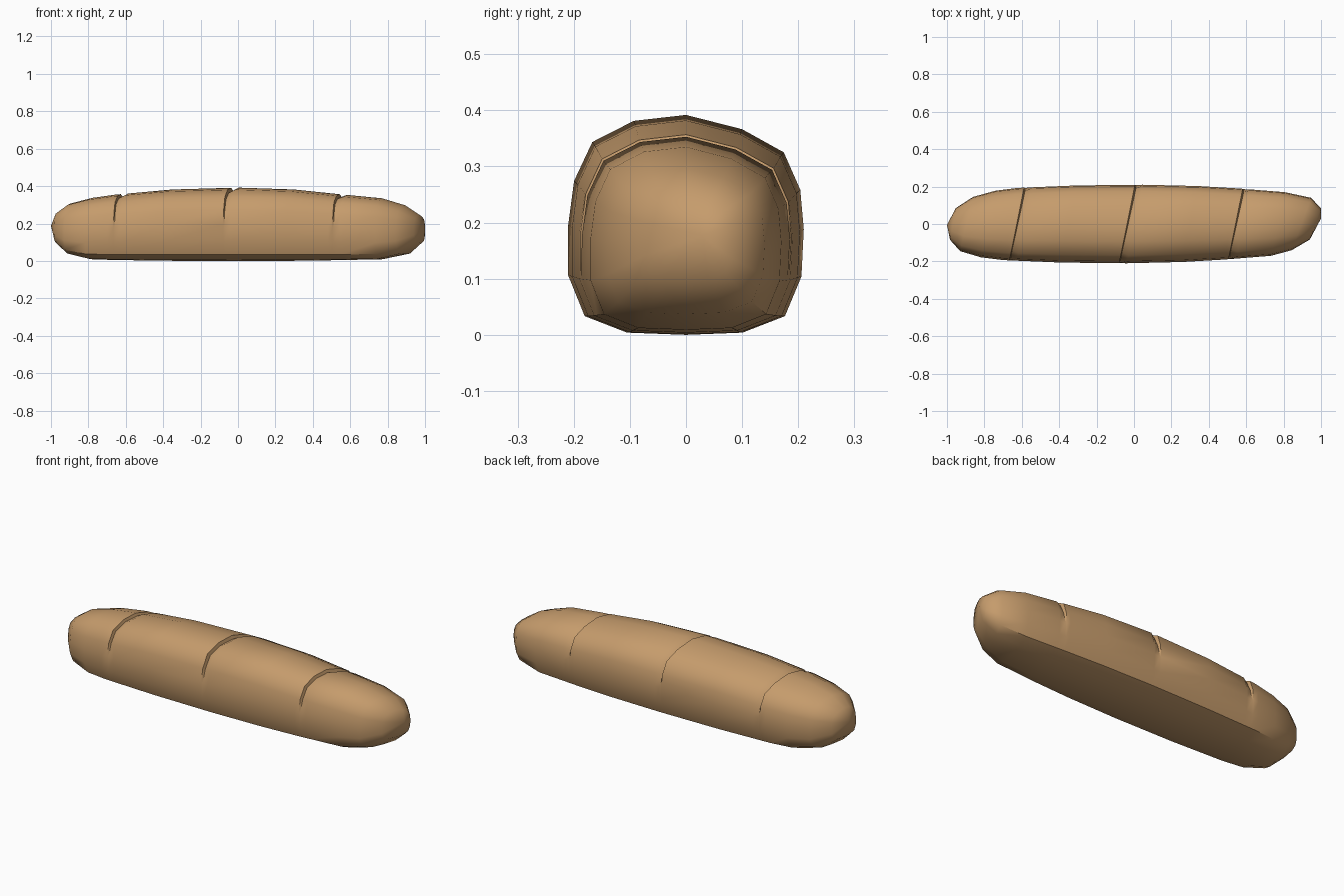
import bpy, bmesh

if "Cube" in bpy.data.objects:
    bpy.data.objects.remove(bpy.data.objects["Cube"])

crust = bpy.data.materials.new("golden crust")
crust.diffuse_color = (0.56, 0.33, 0.15, 1)
crust.use_nodes = True
crust.node_tree.nodes["Principled BSDF"].inputs["Base Color"].default_value = crust.diffuse_color

# Cross-section of the loaf: (side, height), side -1..1, height 0..1
SECTION = [(0, 1), (.476, .935), (.83, .83), (.97, .66), (1, .48), (.98, .265),
           (.84, .085), (.48, .01), (0, 0), (-.5, .01), (-.86, .085), (-1, .27),
           (-1, .5), (-.95, .70), (-.795, .877), (-.443, .973)]

# Stations along the loaf: x, half width, bottom, top, slant
BODY = [(-.968, .085, .10, .26, .18), (-.895, .145, .04, .31, .24),
        (-.78, .178, .012, .34, .22), (-.66, .193, .008, .357, .2),
        (-.35, .206, .004, .385, .2), (0, .21, .003, .395, .2),
        (.3, .203, .004, .385, .2), (.52, .19, .007, .362, .2),
        (.77, .17, .012, .338, .22), (.895, .14, .04, .30, .37),
        (.97, .083, .10, .25, .36)]
SLASHES = (-.615, -.025, .555)


def station_at(x):
    for a, b in zip(BODY, BODY[1:]):
        if a[0] <= x <= b[0]:
            t = (x - a[0]) / (b[0] - a[0])
            return tuple(p + (q - p) * t for p, q in zip(a, b))


# Add a lip, a groove and a far edge for each slash
stations = [(s, 0) for s in BODY if s[0] != 0]
for x in SLASHES:
    stations += [(station_at(x - .012), 0), (station_at(x - .006), .018),
                 (station_at(x + .028), 0)]
stations.sort(key=lambda s: s[0][0])

bm = bmesh.new()
rings = []
for (x, hw, z0, z1, slant), depth in stations:
    ring = []
    for u, v in SECTION:
        # grooves fade out down the sides
        cut = depth * min(1, max(0, (v - .45) / .3))
        k = 1 - cut / .2
        y = u * hw * k
        z = z0 + v * (z1 - z0)
        z = .19 + (z - .19) * k
        ring.append(bm.verts.new((x + slant * u * hw, y, z)))
    rings.append(ring)

n = len(SECTION)
for a, b in zip(rings, rings[1:]):
    for i in range(n):
        j = (i + 1) % n
        bm.faces.new((a[i], a[j], b[j], b[i]))

# Rounded end tips
for ring, tip in ((rings[0], (-1, -.005, .19)), (rings[-1], (1, .03, .18))):
    p = bm.verts.new(tip)
    for i in range(n):
        bm.faces.new((ring[i], ring[(i + 1) % n], p))

bmesh.ops.recalc_face_normals(bm, faces=bm.faces)
low = min(v.co.z for v in bm.verts)
for v in bm.verts:
    v.co.z -= low
mesh = bpy.data.meshes.new("bread_loaf")
bm.to_mesh(mesh)
bm.free()
mesh.materials.append(crust)
loaf = bpy.data.objects.new("bread_loaf", mesh)
bpy.context.collection.objects.link(loaf)
bpy.context.view_layer.objects.active = loaf
loaf.select_set(True)
bpy.ops.object.shade_smooth_by_angle(angle=0.8)
